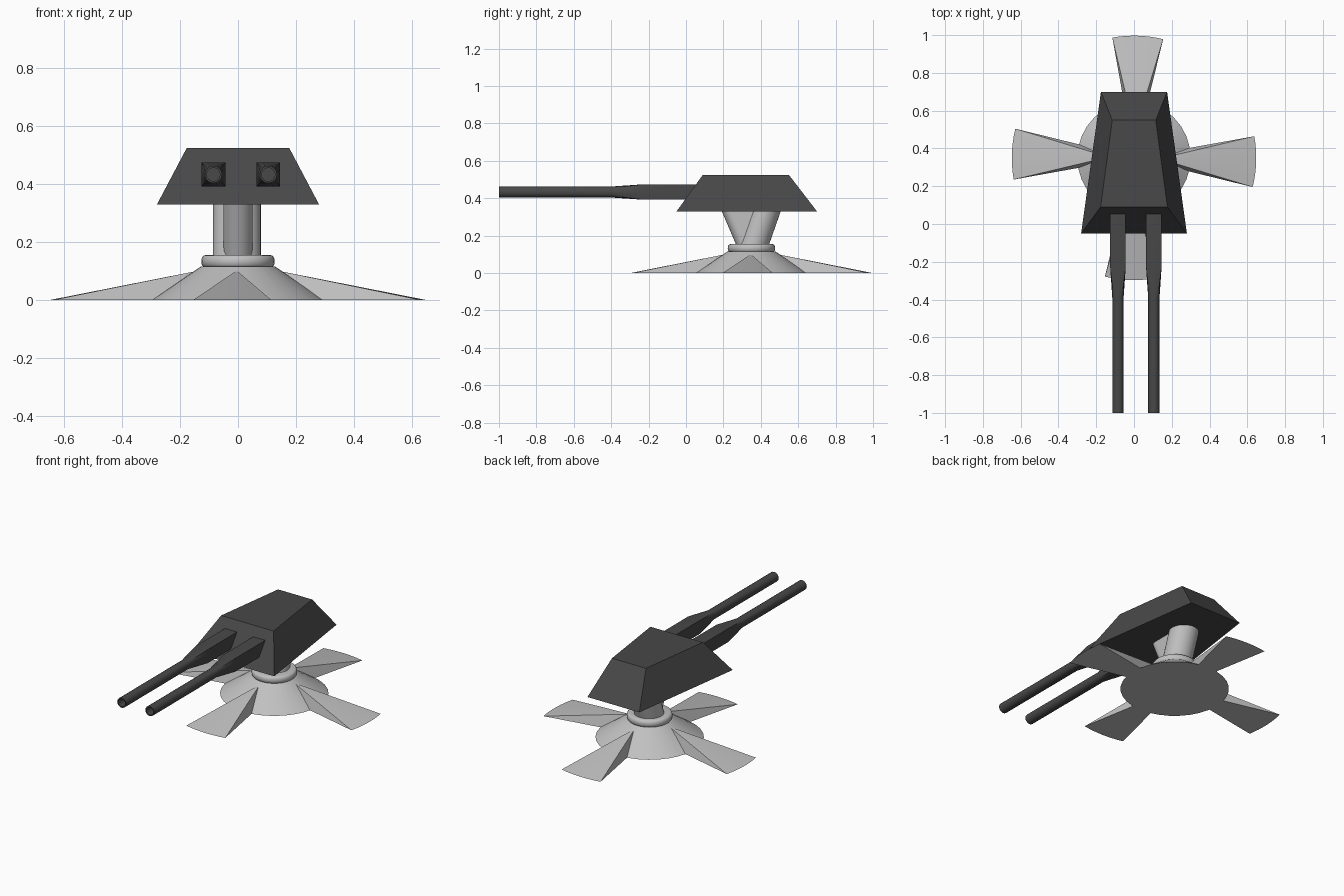
import bpy, bmesh
from math import sin, cos, pi, radians

if "Cube" in bpy.data.objects:
    bpy.data.objects.remove(bpy.data.objects["Cube"])


def material(name, v):
    m = bpy.data.materials.new(name)
    m.diffuse_color = (v, v, v, 1)
    m.use_nodes = True
    m.node_tree.nodes["Principled BSDF"].inputs["Base Color"].default_value = m.diffuse_color
    return m


LIGHT = material("light grey", 0.53)
DARK = material("dark grey", 0.065)
CY = 0.35  # centre of the base along y


def finish(name, bm, mat, smooth=None):
    bmesh.ops.recalc_face_normals(bm, faces=bm.faces)
    me = bpy.data.meshes.new(name)
    bm.to_mesh(me)
    bm.free()
    me.materials.append(mat)
    ob = bpy.data.objects.new(name, me)
    bpy.context.collection.objects.link(ob)
    if smooth:
        bpy.ops.object.select_all(action='DESELECT')
        ob.select_set(True)
        bpy.context.view_layer.objects.active = ob
        bpy.ops.object.shade_smooth_by_angle(angle=radians(smooth))
    return ob


def loft(name, rings, mat, smooth=None):
    """Skin a list of equal-length closed rings and cap both ends."""
    bm = bmesh.new()
    vs = [[bm.verts.new(p) for p in r] for r in rings]
    n = len(vs[0])
    for a, b in zip(vs, vs[1:]):
        for i in range(n):
            j = (i + 1) % n
            bm.faces.new((a[i], a[j], b[j], b[i]))
    bm.faces.new(vs[0])
    bm.faces.new(vs[-1])
    return finish(name, bm, mat, smooth)


def circle(x, y, z, r, n=32):
    return [(x + r * cos(2 * pi * i / n), y + r * sin(2 * pi * i / n), z) for i in range(n)]


# Conical base with a rounded collar
loft("base_cone", [circle(0, CY, 0, 0.30), circle(0, CY, 0.115, 0.128)], LIGHT, 30)
collar = [(0.110, 0.111), (0.119, 0.113), (0.125, 0.121), (0.127, 0.133),
          (0.125, 0.145), (0.119, 0.153), (0.110, 0.155)]
loft("collar", [circle(0, CY, z, r) for r, z in collar], LIGHT, 50)

# Four flared feet, each a fan rising to a point on the cone
for k in range(4):
    mid = k * pi / 2 - radians(1.8)
    bm = bmesh.new()
    pt = lambda r, a, z: bm.verts.new((r * cos(a), CY + r * sin(a), z))
    centre, apex = pt(0, 0, 0), pt(0.135, mid, 0.101)
    arc = [pt(0.647, mid + radians(-12 + 3 * i), 0) for i in range(9)]
    for a, b in zip(arc, arc[1:]):
        bm.faces.new((apex, a, b))
        bm.faces.new((centre, b, a))
    bm.faces.new((centre, arc[0], apex))
    bm.faces.new((centre, apex, arc[-1]))
    finish(f"foot_{k + 1}", bm, LIGHT)

# Neck leaning back, with a round-nosed brace leaning forward
loft("neck", [circle(-0.004, 0.357, 0.14, 0.083), circle(-0.004, 0.427, 0.34, 0.083)], LIGHT, 30)


def brace_ring(nose, z):
    front = [(0.05 * cos(pi + pi * i / 12), nose + 0.05 + 0.05 * sin(pi + pi * i / 12), z)
             for i in range(13)]
    return front + [(0.05, 0.41, z), (-0.05, 0.41, z)]


loft("neck_brace", [brace_ring(0.273, 0.14), brace_ring(0.187, 0.34)], LIGHT, 30)

# Sloped turret housing
loft("turret", [
    [(-0.28, -0.05, 0.33), (0.28, -0.05, 0.33), (0.175, 0.70, 0.33), (-0.175, 0.70, 0.33)],
    [(-0.177, 0.09, 0.525), (0.177, 0.09, 0.525), (0.115, 0.55, 0.525), (-0.115, 0.55, 0.525)],
], DARK)


# Twin guns: square breech blending to a round, hollow barrel
def gun_ring(cx, y, r, square=False, n=16):
    out = []
    for i in range(n):
        a = 2 * pi * i / n + pi / 4
        c, s = cos(a), sin(a)
        k = r / max(abs(c), abs(s)) if square else r
        out.append((cx + k * c, y, 0.433 + k * s))
    return out


for side, cx in (("left", -0.085), ("right", 0.105)):
    loft(f"{side}_gun", [
        gun_ring(cx, 0.12, 0.041, True), gun_ring(cx, -0.23, 0.041, True),
        gun_ring(cx, -0.39, 0.03), gun_ring(cx, -1.0, 0.03),
        gun_ring(cx, -1.0, 0.023), gun_ring(cx, -0.85, 0.023),
    ], DARK, 30)
